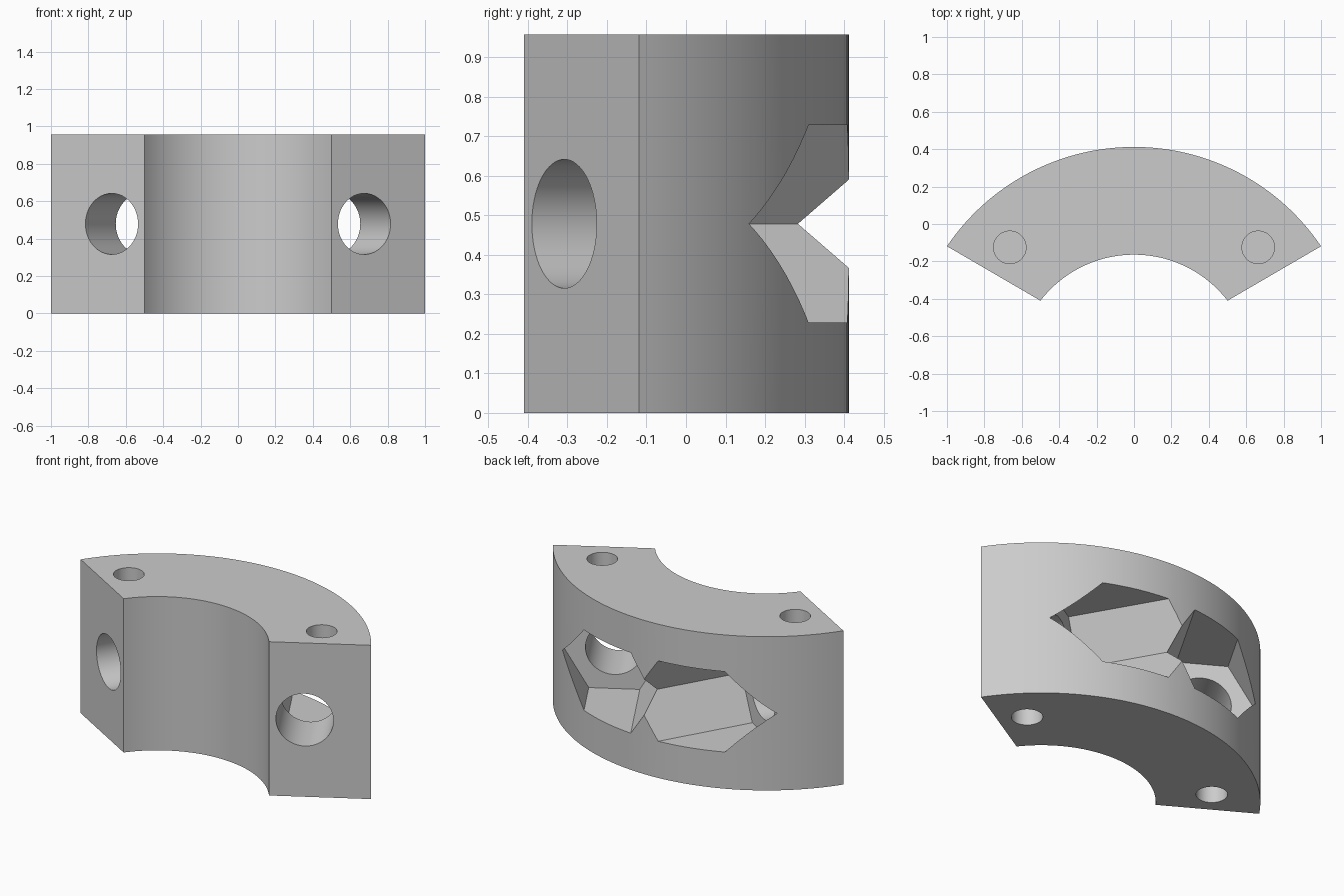
import bpy, bmesh, math
from mathutils import Vector

cube = bpy.data.objects.get("Cube")
if cube:
    bpy.data.objects.remove(cube, do_unlink=True)

HEIGHT = 0.957
MID = HEIGHT / 2
CENTRE_Y = -0.795
UP = Vector((0, 0, 1))

grey = bpy.data.materials.new("plain grey")
grey.use_nodes = True
grey.diffuse_color = (0.6, 0.6, 0.6, 1)
grey.node_tree.nodes["Principled BSDF"].inputs["Base Color"].default_value = (0.6, 0.6, 0.6, 1)


def extrude_loop(name, loop, offset):
    """Solid made by sweeping a closed loop of points along an offset."""
    bm = bmesh.new()
    face = bm.faces.new([bm.verts.new(p) for p in loop])
    swept = bmesh.ops.extrude_face_region(bm, geom=[face], use_keep_orig=True)
    moved = [g for g in swept["geom"] if isinstance(g, bmesh.types.BMVert)]
    bmesh.ops.translate(bm, verts=moved, vec=offset)
    bmesh.ops.recalc_face_normals(bm, faces=bm.faces)
    mesh = bpy.data.meshes.new(name)
    bm.to_mesh(mesh)
    bm.free()
    mesh.materials.append(grey)
    obj = bpy.data.objects.new(name, mesh)
    bpy.context.collection.objects.link(obj)
    return obj


def prism(name, centre, u, v, radius, sides, offset):
    """Regular prism with its first corner along u."""
    angles = [2 * math.pi * i / sides for i in range(sides)]
    loop = [centre + radius * (u * math.cos(a) + v * math.sin(a)) for a in angles]
    return extrude_loop(name, loop, offset)


def arc(end_x, end_y, steps):
    """Arc from -x to +x about the clamp axis."""
    radius = math.hypot(end_x, end_y - CENTRE_Y)
    half = math.atan2(end_x, end_y - CENTRE_Y)
    angles = [half * (2 * i / steps - 1) for i in range(steps + 1)]
    return [Vector((radius * math.sin(a), CENTRE_Y + radius * math.cos(a), 0)) for a in angles]


# Curved clamp body
body = extrude_loop("clamp_segment", arc(1, -0.119, 64) + arc(0.5, -0.41, 64)[::-1], UP * HEIGHT)

# Screw holes, hexagonal pockets and blind pin holes on both sides
cutters = []
for s, side in ((1, "left"), (-1, "right")):
    axis = Vector((-0.5 * s, 0.866, 0))
    across = Vector((0.866 * s, 0.5, 0))
    mouth = Vector((0.675 * s, -0.308, MID))
    cutters.append(prism(side + "_screw_hole", mouth - axis * 0.1, across, UP, 0.163, 64, axis * 0.55))
    cutters.append(prism(side + "_hex_pocket", mouth + axis * 0.325, across, UP, 0.289, 6, axis * 1.1))
    for z, depth, end in ((HEIGHT - 0.2, 0.3, "top"), (0.2, -0.3, "bottom")):
        cutters.append(prism(f"{side}_{end}_pin_hole", Vector((0.664 * s, -0.125, z)),
                             Vector((1, 0, 0)), Vector((0, 1, 0)), 0.087, 48, UP * depth))

bpy.ops.object.select_all(action='DESELECT')
bpy.context.view_layer.objects.active = body
body.select_set(True)
for cutter in cutters:
    cutter.hide_render = True
    cut = body.modifiers.new(cutter.name, 'BOOLEAN')
    cut.operation = 'DIFFERENCE'
    cut.solver = 'EXACT'
    cut.object = cutter
    bpy.ops.object.modifier_apply(modifier=cut.name)
    bpy.data.objects.remove(cutter, do_unlink=True)

bpy.ops.object.shade_smooth_by_angle(angle=math.radians(25))
